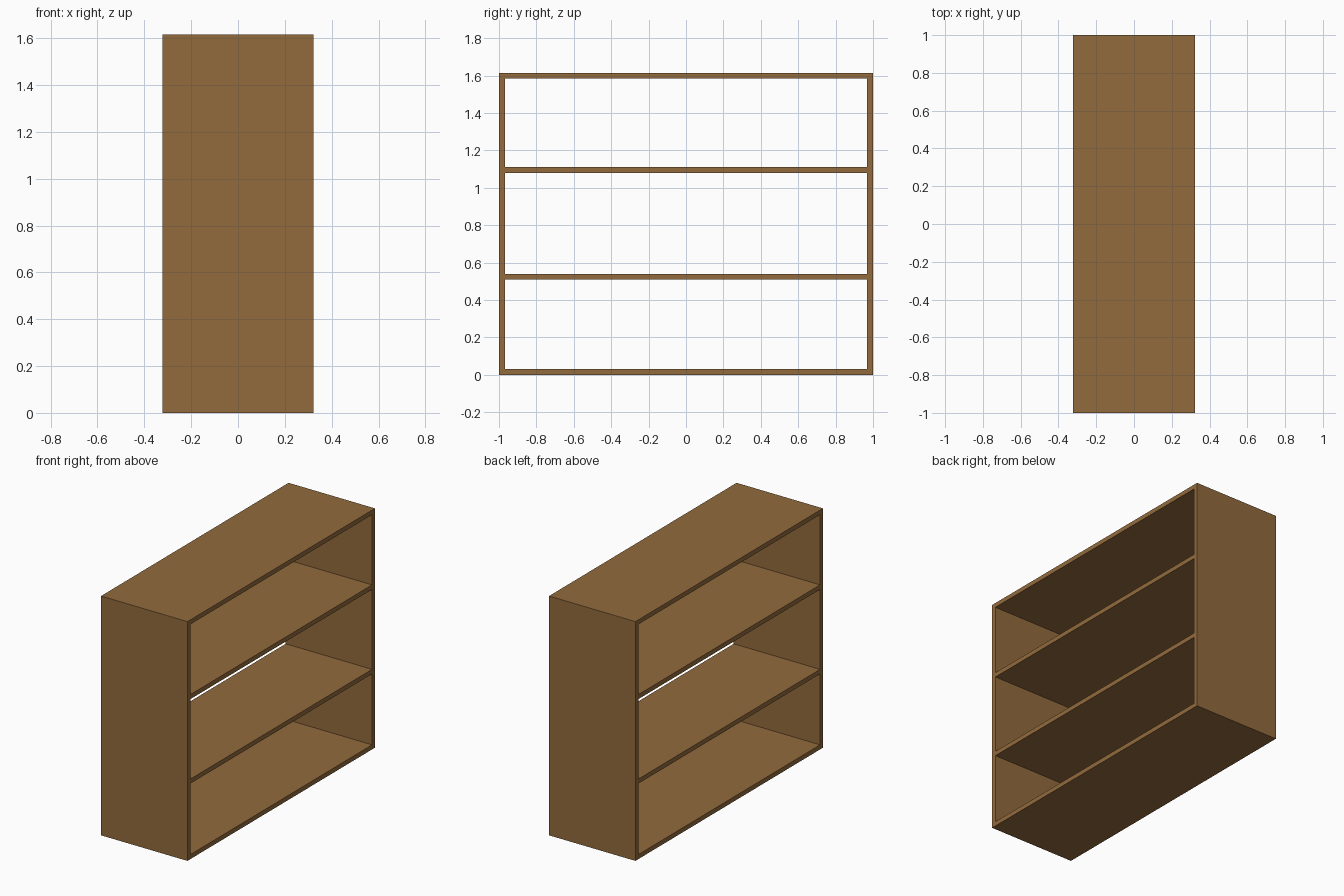
import bpy

if "Cube" in bpy.data.objects:
    bpy.data.objects.remove(bpy.data.objects["Cube"])

DEPTH, WIDTH, HEIGHT, T = 0.645, 2.0, 1.615, 0.031

wood = bpy.data.materials.new("wood")
wood.diffuse_color = (0.29, 0.145, 0.047, 1)
wood.use_nodes = True
wood.node_tree.nodes["Principled BSDF"].inputs["Base Color"].default_value = wood.diffuse_color


def panel(name, size, location):
    bpy.ops.mesh.primitive_cube_add(size=1, location=location)
    ob = bpy.context.object
    ob.name = name
    ob.scale = size
    bpy.ops.object.transform_apply(location=False, rotation=False, scale=True)
    ob.data.materials.append(wood)
    return ob


# full-height end panels
for side, name in ((-1, "front_end_panel"), (1, "back_end_panel")):
    panel(name, (DEPTH, T, HEIGHT), (0, side * (WIDTH - T) / 2, HEIGHT / 2))

# horizontal boards fitted between the end panels (open on both long sides)
boards = {
    "bottom_board": T / 2,
    "lower_shelf": 0.525,
    "upper_shelf": 1.095,
    "top_board": HEIGHT - T / 2,
}
for name, z in boards.items():
    panel(name, (DEPTH, WIDTH - 2 * T, T), (0, 0, z))
